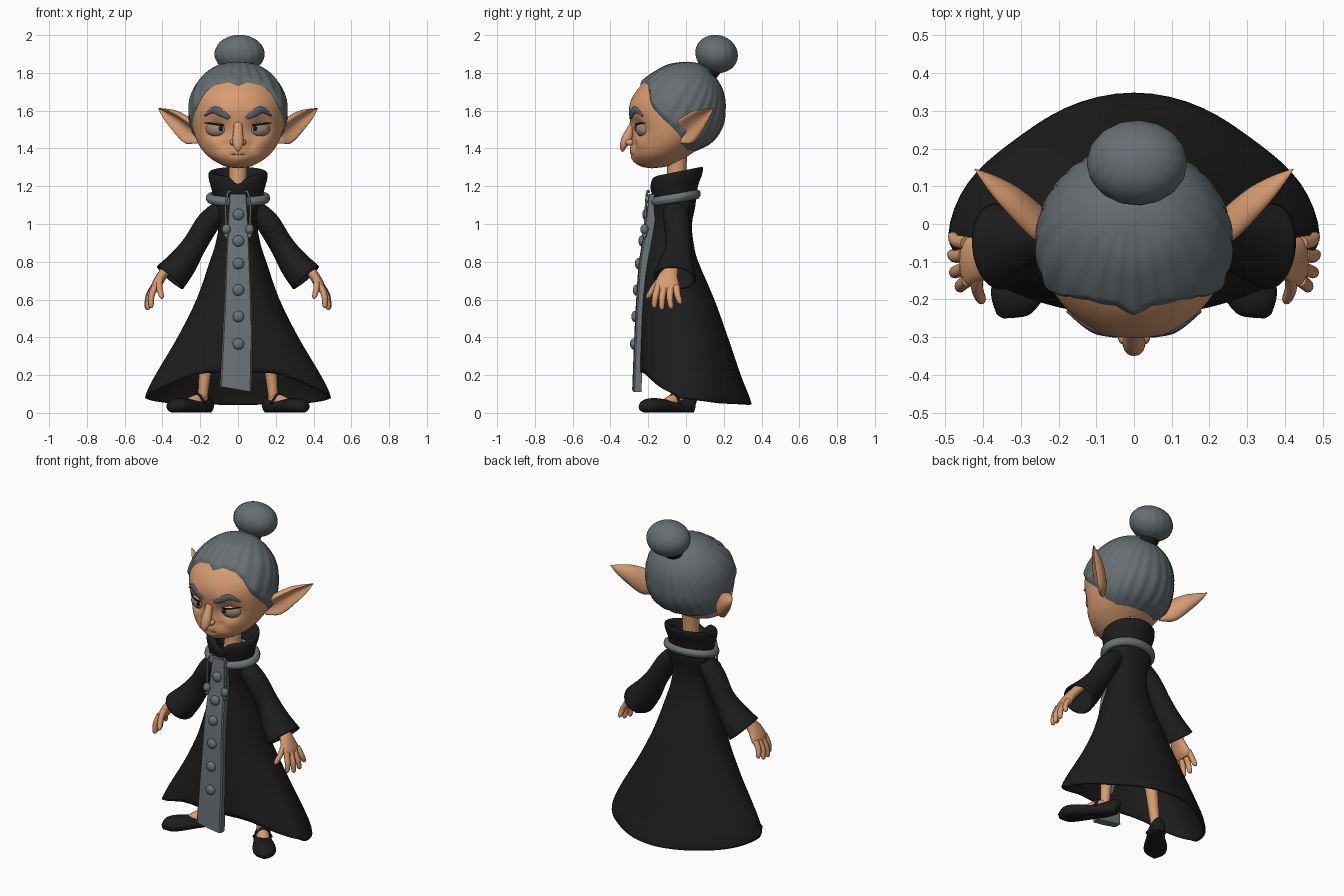
import bpy, bmesh, math
from mathutils import Vector, Matrix

if "Cube" in bpy.data.objects:
    bpy.data.objects.remove(bpy.data.objects["Cube"])


def material(name, rgb):
    m = bpy.data.materials.new(name)
    m.diffuse_color = (*rgb, 1)
    m.use_nodes = True
    m.node_tree.nodes["Principled BSDF"].inputs["Base Color"].default_value = m.diffuse_color
    return m


SKIN = material("skin", (0.68, 0.33, 0.165))
HAIR = material("hair grey", (0.135, 0.155, 0.165))
TRIM = material("trim grey", (0.15, 0.17, 0.18))
CLOTH = material("black cloth", (0.012, 0.012, 0.012))
BROW = material("brow grey", (0.10, 0.12, 0.135))
EYE = material("eye taupe", (0.32, 0.25, 0.175))
CREASE = material("skin crease", (0.42, 0.19, 0.09))


def sample(rows, t):
    """Smooth interpolation through a list of tuples at index t."""
    n = len(rows) - 1
    i = max(0, min(int(t), n - 1))
    f = t - i
    a, b, c, d = (rows[max(0, min(n, k))] for k in (i - 1, i, i + 1, i + 2))
    return [q + 0.5 * f * (r - p + f * (2 * p - 5 * q + 4 * r - s + f * (3 * (q - r) + s - p)))
            for p, q, r, s in zip(a, b, c, d)]


def lookup(table, v):
    """Piecewise linear table of (key, value)."""
    for (k0, v0), (k1, v1) in zip(table, table[1:]):
        if min(k0, k1) <= v <= max(k0, k1):
            return v0 + (v1 - v0) * (v - k0) / (k1 - k0)
    return table[-1][1]


def finish(name, bm, mats, mirror=False, solid=0, angle=60, rule=None):
    bmesh.ops.recalc_face_normals(bm, faces=bm.faces)
    me = bpy.data.meshes.new(name)
    bm.to_mesh(me)
    bm.free()
    for m in mats if isinstance(mats, list) else [mats]:
        me.materials.append(m)
    if rule:
        for p in me.polygons:
            p.material_index = rule(p.center)
    me.shade_smooth()
    me.set_sharp_from_angle(angle=math.radians(angle))
    ob = bpy.data.objects.new(name, me)
    bpy.context.collection.objects.link(ob)
    if solid:
        s = ob.modifiers.new("thickness", "SOLIDIFY")
        s.thickness, s.offset = solid, -1
    if mirror:
        ob.modifiers.new("mirror", "MIRROR")
    return ob


def loft(name, rings, mats, caps=True, **kw):
    bm = bmesh.new()
    vs = [[bm.verts.new(p) for p in r] for r in rings]
    n = len(rings[0])
    for a, b in zip(vs, vs[1:]):
        for j in range(n):
            bm.faces.new((a[j], a[(j + 1) % n], b[(j + 1) % n], b[j]))
    if caps:
        bm.faces.new(vs[0])
        bm.faces.new(vs[-1])
    return finish(name, bm, mats, **kw)


def shell(name, rows, mats, start=None, end=None, warp=None, yc=None, segs=64, n=40, **kw):
    """Body of rings; each row is (z, half width, front y, back y)."""
    rings = []
    for i in range(n + 1):
        ring = []
        for j in range(segs):
            th = 2 * math.pi * j / segs
            ang = math.degrees(min(th, 2 * math.pi - th))
            t0 = start(ang) if start else 0
            t1 = end(ang) if end else len(rows) - 1
            z, w, yf, yb = sample(rows, t0 + (t1 - t0) * i / n)
            c = (yf + yb) / 2 if yc is None else yc
            k = math.cos(th)
            p = Vector((w * math.sin(th), c - k * (c - yf if k > 0 else yb - c), z))
            ring.append(warp(p, th, i / n) if warp else p)
        rings.append(ring)
    return loft(name, rings, mats, **kw)


def tube(name, pts, mats, ref=(0, 1, 0), segs=16, step=5, dent=0, floor=None, **kw):
    """Rounded limb through (x, y, z, radius along ref, other radius)."""
    total = (len(pts) - 1) * step
    s = [sample(pts, i / step) for i in range(total + 1)]
    rings = []
    for i, q in enumerate(s):
        t = (Vector(s[min(i + 1, total)][:3]) - Vector(s[max(i - 1, 0)][:3])).normalized()
        u = Vector(ref)
        u = (u - t * u.dot(t)).normalized()
        v = t.cross(u)
        ring = []
        for j in range(segs):
            a = 2 * math.pi * j / segs
            b = math.sin(a)
            if b > 0:
                b *= 1 - dent * b * b
            p = Vector(q[:3]) + u * q[3] * math.cos(a) + v * q[4] * b
            if floor is not None:
                p.z = max(p.z, floor)
            ring.append(p)
        rings.append(ring)
    return loft(name, rings, mats, **kw)


def ball(name, c, r, mats, rot=0, tilt=0, ridge=0, segs=24, **kw):
    bm = bmesh.new()
    bmesh.ops.create_uvsphere(bm, u_segments=segs, v_segments=segs // 2, radius=1)
    for v in bm.verts:
        v.co *= 1 + ridge * math.cos(16 * math.atan2(v.co.y, v.co.x) + 4 * v.co.z) * (1 - v.co.z ** 2)
    m = Matrix.Translation(c) @ Matrix.Rotation(rot, 4, "Z") @ Matrix.Rotation(tilt, 4, "X")
    bm.transform(m @ Matrix.Diagonal((*r, 1)))
    return finish(name, bm, mats, **kw)


# Head with sculpted sockets, brows, cheeks and mouth
HEAD = [(1.295, 0, -.18, -.18), (1.303, .06, -.23, -.11), (1.325, .11, -.26, -.05), (1.36, .16, -.28, .01),
        (1.40, .195, -.28, .07), (1.45, .222, -.283, .135), (1.50, .238, -.288, .172), (1.55, .246, -.297, .19),
        (1.60, .248, -.302, .195), (1.65, .244, -.293, .195), (1.70, .228, -.266, .185), (1.75, .2, -.222, .16),
        (1.80, .15, -.152, .12), (1.83, .1, -.095, .085), (1.842, .05, -.04, .045), (1.846, 0, .01, .01)]
HEAD_T = [(r[0], i) for i, r in enumerate(HEAD)]
BUMPS = [(.11, 1.505, .055, -.03), (.09, 1.59, .04, .006), (.13, 1.435, .045, .012), (0, 1.385, .05, .018),
         (.03, 1.366, .014, -.008), (0, 1.366, .014, -.008), (0, 1.33, .03, .008), (.07, 1.42, .02, -.008)]


def bump(x, z):
    return sum(a * math.exp(-((abs(x) - bx) ** 2 + (z - bz) ** 2) / r ** 2) for bx, bz, r, a in BUMPS)


def face_y(x, z):
    _, w, yf, yb = sample(HEAD, lookup(HEAD_T, z))
    c = (yf + yb) / 2
    return c - (c - yf) * math.sqrt(max(0, 1 - (x / w) ** 2)) - bump(x, z)


def sculpt(p, th, f):
    if math.cos(th) > 0:
        p.y -= bump(p.x, p.z) * min(1, 3 * math.cos(th))
    return p


shell("head", HEAD, SKIN, warp=sculpt, segs=96, n=75, caps=False)

# Hair swept back towards the bun with fine ridges
HAIRLINE = [(0, 1.73), (14, 1.75), (35, 1.735), (48, 1.70), (60, 1.62), (75, 1.55), (95, 1.48),
            (112, 1.42), (135, 1.39), (180, 1.385)]


def strands(p, th, f):
    d = (p - Vector((0, -.03, 1.6))).normalized()
    side = d.y * -.87 + d.z * .5
    phi = math.atan2(d.x, side)
    ridge = .0028 * math.cos(24 * phi + 2 * math.sin(3 * phi)) * (d.x ** 2 + side ** 2)
    return p + d * min(1, f * 12) * (.013 + ridge)


shell("hair", HEAD, HAIR, start=lambda a: lookup(HEAD_T, lookup(HAIRLINE, a)), warp=strands, segs=160, n=44,
      caps=False)
ball("hair_bun", (.008, .162, 1.9), (.132, .113, .1), HAIR, tilt=-.3, ridge=.007, segs=96)
tube("bun_stem", [(0, .06, 1.77, .08, .07), (0, .1, 1.815, .065, .055), (0, .14, 1.87, .07, .06)], HAIR, ref=(1, 0, 0))
tube("bun_tie", [(0, .122, 1.80, .062, .048), (0, .145, 1.83, .062, .048)], CLOTH, ref=(1, 0, 0))

# Pointed ears with hollow fronts
tube("ear", [(.205, -.04, 1.467, .045, .02), (.235, -.025, 1.477, .056, .036), (.27, .005, 1.495, .073, .046),
             (.33, .06, 1.545, .058, .042), (.38, .105, 1.58, .034, .026), (.422, .145, 1.612, .002, .002)],
     SKIN, ref=(0, -.38, 1), segs=28, dent=1.35, mirror=True)

# Nose
tube("nose", [(0, -.268, 1.565, .022, .012), (0, -.294, 1.5, .024, .02), (0, -.314, 1.45, .03, .028),
              (0, -.33, 1.418, .026, .02), (0, -.335, 1.395, .014, .012), (0, -.335, 1.382, .002, .002)],
     SKIN, ref=(1, 0, 0))
ball("nostril", (.027, -.298, 1.432), (.016, .022, .017), SKIN, mirror=True)


# Eyes with hooded lids, pupils, lashes and brows
def lid_line(c):
    return 1 if c.z > 1.524 + .1 * (c.x - .11) else 0


ball("eye", (.112, -.222, 1.503), (.06, .042, .044), [EYE, SKIN], rot=.38, segs=40, mirror=True, rule=lid_line)
ball("pupil", (.09, -.267, 1.506), (.011, .006, .013), CLOTH, rot=.25, mirror=True)
tube("eyelash", [(.06, -.25, 1.519, .003, .003), (.09, -.267, 1.525, .005, .004), (.13, -.256, 1.53, .005, .004),
                 (.178, -.211, 1.537, .003, .003)], CLOTH, ref=(0, 0, 1), segs=8, mirror=True)
tube("eyebrow", [(x, face_y(x, z) + .003, z, r, .010) for x, z, r in
                 ((.042, 1.56, .006), (.06, 1.572, .016), (.1, 1.596, .021), (.135, 1.602, .016), (.172, 1.573, .005))],
     BROW, ref=(0, 0, 1), mirror=True)
tube("mouth_line", [(x, face_y(x, z), z, .002, .002) for x, z in ((-.05, 1.366), (-.02, 1.368), (.02, 1.368), (.05, 1.366))],
     CREASE, ref=(0, 0, 1), segs=8)

# Neck
tube("neck", [(0, -.05, 1.14, .06, .06), (0, -.05, 1.25, .05, .048), (0, -.045, 1.4, .055, .055)], SKIN)

# Flared robe, hem raised at the front
ROBE = [(1.17, .12, -.165, .055), (1.1, .135, -.18, .05), (1.0, .105, -.185, .032), (.9, .118, -.205, .04),
        (.8, .15, -.222, .065), (.6, .22, -.238, .15), (.4, .32, -.243, .222), (.2, .438, -.245, .29),
        (.1, .487, -.24, .33), (.04, .495, -.235, .35)]
ROBE_T = [(r[0], i) for i, r in enumerate(ROBE)]
HEM = [(0, .22), (25, .215), (45, .18), (70, .12), (90, .085), (130, .055), (180, .05)]


def folds(p, th, f):
    s = 1 - .075 * f ** 2 * math.sin(2 * th) ** 2 * (math.cos(th) < 0)
    return Vector((p.x * s * (1 + .006 * f ** 4 * math.cos(9 * th)), p.y * s, p.z))


shell("robe", ROBE, CLOTH, end=lambda a: lookup(ROBE_T, lookup(HEM, a)), warp=folds, yc=-.03, caps=False, solid=.015)


# Folded collar with a notch, and the band below it
def collar_shape(p, th, f):
    p.z += .2 * (p.y + .05)
    p.z -= .065 * f * math.exp(-(p.x / .035) ** 2) * (math.cos(th) > 0)
    return p


shell("collar", [(1.13, .13, -.165, .055), (1.185, .14, -.178, .065), (1.235, .154, -.188, .085), (1.268, .155, -.185, .09),
                 (1.275, .14, -.165, .078), (1.25, .115, -.14, .055), (1.19, .09, -.12, .03)], CLOTH, warp=collar_shape,
      n=24, caps=False)
band = [(1.138 + .025 * math.sin(a), .15 + .02 * math.cos(a), -.168 - .02 * math.cos(a), .058 + .02 * math.cos(a))
        for a in (math.pi * k / 6 for k in range(13))]
shell("collar_band", band, TRIM, n=12, caps=False,
      warp=lambda p, th, f: p + Vector((0, 0, .17 * (p.y + .05))))

# Front panel: (z, half width, front y, centre x)
PANEL = [(1.16, .045, -.195, 0), (1.0, .055, -.212, 0), (.8, .064, -.245, 0), (.6, .072, -.26, 0),
         (.4, .079, -.27, -.003), (.125, .084, -.281, -.012)]
PANEL_Y = [(r[0], r[2]) for r in PANEL]
rings = []
for i in range(26):
    z, w, y, cx = sample(PANEL, i / 5)
    rings.append([(cx + sx * w, y + dy, z - .014 * sx * (i / 25) ** 8) for sx, dy in
                  ((-1, .045), (-1, .008), (-.9, 0), (0, -.004), (.9, 0), (1, .008), (1, .045))])
loft("front_panel", rings, TRIM, angle=30)
for z in (1.05, .91, .79, .65, .51, .365):
    ball("button", (.002, lookup(PANEL_Y, z) - .005, z), (.03, .02, .03), TRIM)

# Hanging cords with beads
tube("cord", [(.035, -.195, 1.17, .006, .006), (.05, -.205, 1.17, .006, .006), (.065, -.212, 1.1, .006, .006),
              (.062, -.218, .98, .006, .006)], TRIM, ref=(1, 0, 0), segs=8, mirror=True)
ball("cord_bead", (.062, -.22, .972), (.023, .022, .027), TRIM, mirror=True)
ball("cord_tip", (.062, -.22, .942), (.012, .012, .018), TRIM, mirror=True)

# Sleeves widening to open cuffs
tube("sleeve", [(.07, -.055, 1.1, .065, .045), (.155, -.05, 1.01, .068, .062), (.23, -.04, .89, .068, .064),
                (.297, -.05, .79, .092, .08), (.36, -.06, .716, .115, .092)], CLOTH, segs=28, caps=False,
     solid=.012, mirror=True)

# Hands with four fingers and a thumb
tube("hand", [(.31, -.06, .84, .032, .028), (.375, -.075, .765, .034, .026), (.41, -.095, .715, .055, .027),
              (.438, -.1, .665, .066, .024), (.448, -.1, .64, .055, .014)], SKIN, mirror=True)
for (a, b, c), (d, e, f) in (((.445, -.05, .67), (.48, -.033, .575)), ((.45, -.083, .66), (.482, -.08, .55)),
                             ((.448, -.117, .66), (.477, -.128, .545)), ((.44, -.148, .67), (.46, -.168, .555)),
                             ((.412, -.125, .72), (.405, -.2, .605))):
    m = ((a + d) / 2 + .008, (b + e) / 2 - .004, (c + f) / 2 + .004)
    tube("finger", [(a, b, c, .018, .017), (*m, .017, .016), (d, e, f + .012, .013, .013), (d, e, f, .003, .003)],
         SKIN, segs=12, mirror=True)

# Legs, feet and slip-on shoes turned outwards
tube("leg", [(.14, -.04, .5, .045, .045), (.17, -.04, .25, .034, .034), (.185, -.035, .1, .028, .027),
             (.19, -.03, .04, .03, .03)], SKIN, mirror=True)
ball("foot", (.222, -.07, .058), (.038, .08, .038), SKIN, rot=.75, tilt=.25, mirror=True)
tube("shoe", [(.152, .047, .04, .006, .02), (.158, .033, .043, .034, .046), (.187, -.025, .036, .047, .042),
              (.232, -.085, .032, .054, .036), (.292, -.158, .036, .066, .042), (.33, -.207, .034, .06, .038),
              (.354, -.242, .026, .014, .016)], CLOTH, ref=(1, .75, 0), segs=24, floor=.003, mirror=True)
tube("shoe_strap", [(.175, -.1, .05, .009, .005), (.208, -.075, .098, .009, .005), (.235, -.05, .093, .009, .005),
                    (.257, -.03, .045, .009, .005)], CLOTH, ref=(.6, -.8, 0), segs=10, mirror=True)
